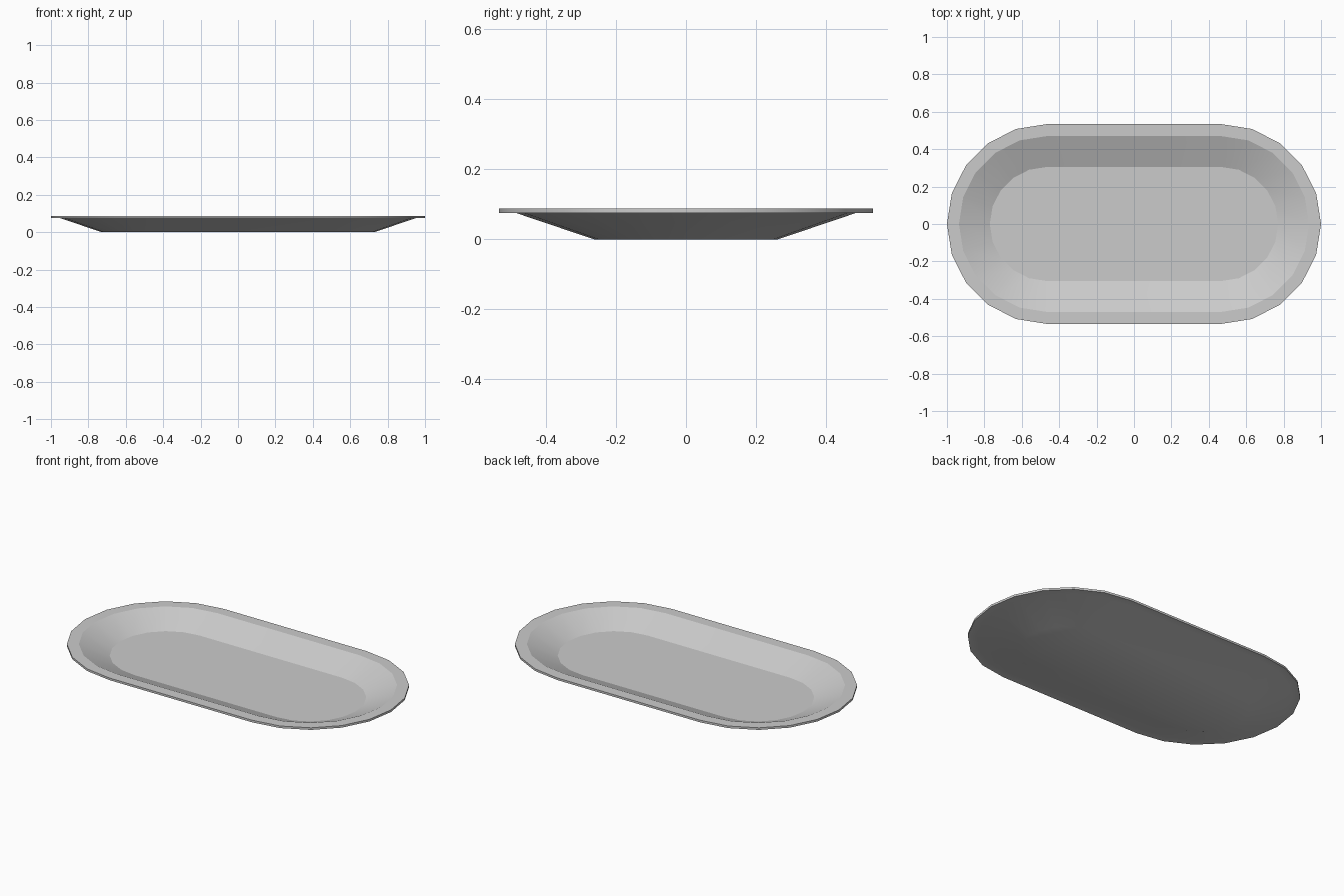
import bpy, bmesh
from math import sin, cos, pi, radians

cube = bpy.data.objects.get("Cube")
if cube:
    bpy.data.objects.remove(cube)

HALF_STRAIGHT = 0.466   # half length of the straight sides
STEPS = 10              # facets on each rounded end

# Cross-section as (end radius, height), from the underside up to the inner floor
PROFILE = [
    (0.263, 0.0),       # base edge
    (0.485, 0.075),     # outer wall meets rim
    (0.534, 0.075),     # rim underside
    (0.534, 0.0875),    # rim top
    (0.470, 0.0875),    # inner rim edge
    (0.305, 0.018),     # inner floor edge
]


def stadium(radius, z):
    """Outline with straight sides and two faceted round ends."""
    points = []
    for side in (1, -1):
        for i in range(STEPS + 1):
            a = -pi / 2 + pi * i / STEPS
            points.append((side * (HALF_STRAIGHT + radius * cos(a)),
                           side * radius * sin(a), z))
    return points


# Single grey material
grey = bpy.data.materials.new("plain grey")
grey.use_nodes = True
colour = (0.6, 0.6, 0.6, 1)
grey.diffuse_color = colour
grey.node_tree.nodes["Principled BSDF"].inputs["Base Color"].default_value = colour

# Loft the rings, then cap the base and the inner floor
bm = bmesh.new()
rings = [[bm.verts.new(p) for p in stadium(r, z)] for r, z in PROFILE]
for low, high in zip(rings, rings[1:]):
    for i in range(len(low)):
        j = (i + 1) % len(low)
        bm.faces.new((low[i], low[j], high[j], high[i]))
bm.faces.new(rings[0][::-1])
bm.faces.new(rings[-1])
bmesh.ops.recalc_face_normals(bm, faces=bm.faces)

mesh = bpy.data.meshes.new("serving_tray")
bm.to_mesh(mesh)
bm.free()
mesh.materials.append(grey)
tray = bpy.data.objects.new("serving_tray", mesh)
bpy.context.collection.objects.link(tray)

# Smooth round the ends, crisp at the rim and inner floor
bpy.ops.object.select_all(action='DESELECT')
tray.select_set(True)
bpy.context.view_layer.objects.active = tray
bpy.ops.object.shade_smooth_by_angle(angle=radians(20))
